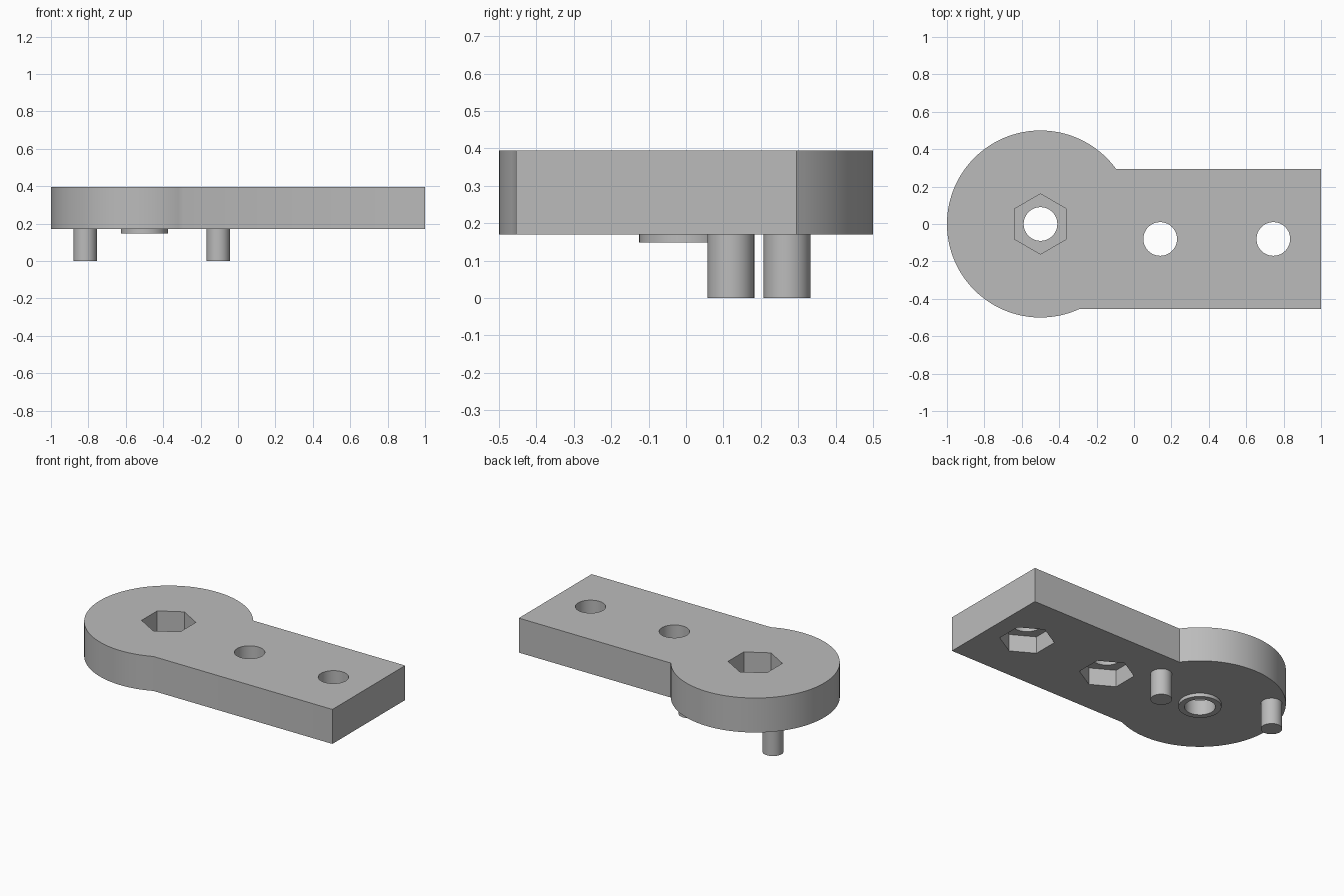
import bpy, bmesh, math

cube = bpy.data.objects.get("Cube")
if cube:
    bpy.data.objects.remove(cube, do_unlink=True)

BOTTOM, TOP = 0.17, 0.395
HUB_X, HUB_R = -0.5, 0.5
FRONT, BACK = -0.455, 0.295
BORE_R, HEX_R = 0.09, 0.161

grey = bpy.data.materials.new("plain grey")
grey.use_nodes = True
colour = (0.5, 0.5, 0.5, 1)
grey.diffuse_color = colour
grey.node_tree.nodes["Principled BSDF"].inputs["Base Color"].default_value = colour


def prism(name, outline, z0, z1):
    """Extrude a flat outline from z0 up to z1."""
    bm = bmesh.new()
    face = bm.faces.new([bm.verts.new((x, y, z0)) for x, y in outline])
    ext = bmesh.ops.extrude_face_region(bm, geom=[face])
    verts = [v for v in ext["geom"] if isinstance(v, bmesh.types.BMVert)]
    bmesh.ops.translate(bm, vec=(0, 0, z1 - z0), verts=verts)
    bmesh.ops.recalc_face_normals(bm, faces=bm.faces)
    mesh = bpy.data.meshes.new(name)
    bm.to_mesh(mesh)
    bm.free()
    mesh.materials.append(grey)
    obj = bpy.data.objects.new(name, mesh)
    bpy.context.collection.objects.link(obj)
    return obj


def arc(x, y, r, start, end, steps):
    angles = [start + (end - start) * i / steps for i in range(steps + 1)]
    return [(x + r * math.cos(a), y + r * math.sin(a)) for a in angles]


def ring(x, y, r, sides=48):
    """Closed polygon with a corner pointing along y."""
    return arc(x, y, r, math.pi / 2, math.pi * 2.5, sides)[:-1]


def cut(target, name, outline, z0, z1):
    """Subtract a prism from the target and discard the cutter."""
    cutter = prism(name, outline, z0, z1)
    cutter.hide_render = True
    mod = target.modifiers.new(name, "BOOLEAN")
    mod.operation = "DIFFERENCE"
    mod.solver = "EXACT"
    mod.object = cutter
    bpy.context.view_layer.objects.active = target
    bpy.ops.object.modifier_apply(modifier=name)
    bpy.data.objects.remove(cutter, do_unlink=True)


# Lever plate: round hub running into an offset rectangular arm
start = math.asin(BACK / HUB_R)
end = 2 * math.pi + math.asin(FRONT / HUB_R)
plate = prism("lever_plate",
              arc(HUB_X, 0, HUB_R, start, end, 80) + [(1, FRONT), (1, BACK)],
              BOTTOM, TOP)

# Hub bore with a nut pocket in the top
cut(plate, "hub_bore", ring(HUB_X, 0, BORE_R), 0, 1)
cut(plate, "hub_nut_pocket", ring(HUB_X, 0, HEX_R, 6), TOP - 0.15, 1)

# Arm bores with nut pockets in the underside
for x in (0.14, 0.745):
    cut(plate, "arm_bore", ring(x, -0.08, BORE_R), 0, 1)
    cut(plate, "arm_nut_pocket", ring(x, -0.08, HEX_R, 6), 0, BOTTOM + 0.11)

# Raised collar round the hub bore, under the plate
collar = prism("hub_collar", ring(HUB_X, 0, 0.125), 0.148, BOTTOM)
cut(collar, "collar_bore", ring(HUB_X, 0, BORE_R), 0, 1)

# Two pegs under the hub
pegs = [prism("inner_peg", ring(-0.106, 0.12, 0.0625), 0, BOTTOM),
        prism("outer_peg", ring(-0.817, 0.27, 0.0625), 0, BOTTOM)]

# Smooth curved walls, keep crisp rims
bpy.ops.object.select_all(action="DESELECT")
for obj in [plate, collar] + pegs:
    obj.select_set(True)
bpy.context.view_layer.objects.active = plate
bpy.ops.object.shade_smooth_by_angle(angle=math.radians(30))
